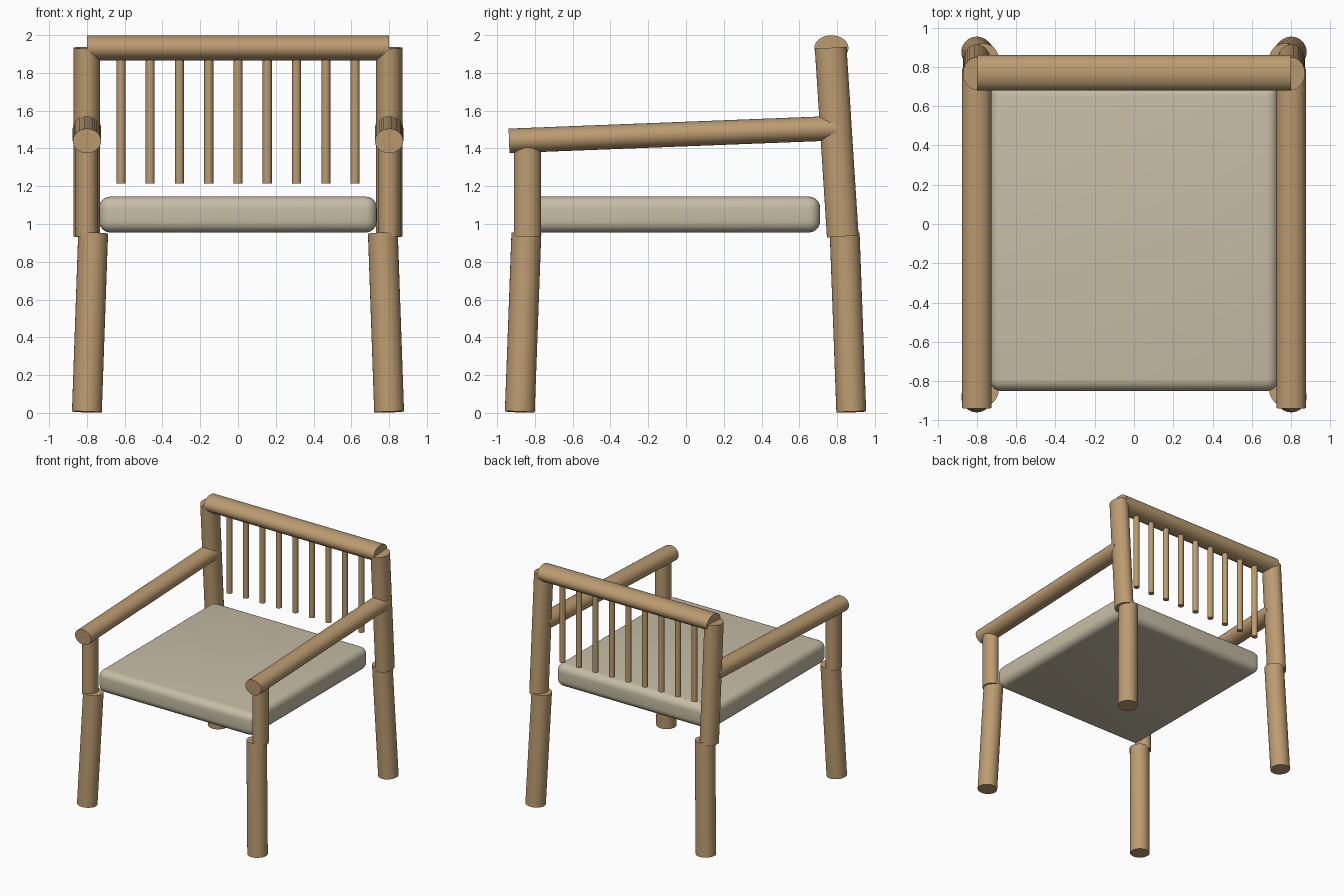
import bpy
import math
from mathutils import Vector, Matrix

if "Cube" in bpy.data.objects:
    bpy.data.objects.remove(bpy.data.objects["Cube"], do_unlink=True)


def make_material(name, color):
    mat = bpy.data.materials.new(name)
    mat.use_nodes = True
    mat.diffuse_color = color
    mat.node_tree.nodes["Principled BSDF"].inputs["Base Color"].default_value = color
    return mat


wood = make_material("light_wood", (0.50, 0.33, 0.165, 1))
fabric = make_material("beige_fabric", (0.57, 0.51, 0.38, 1))


def finish(obj, name, mat):
    obj.name = name
    obj.data.name = name
    obj.data.materials.append(mat)
    bpy.ops.object.shade_smooth_by_angle(angle=math.radians(40))


def pole(name, start, end, rx, ry, sides=32):
    """Oval pole between two points; rx is its half width across x."""
    start, end = Vector(start), Vector(end)
    axis = (end - start).normalized()
    # Keep the local x axis close to world x, or to y for poles along x
    side = Vector((0, 1, 0)) if abs(axis.x) > 0.9 else Vector((1, 0, 0))
    side = (side - axis * side.dot(axis)).normalized()
    other = axis.cross(side)
    bpy.ops.mesh.primitive_cylinder_add(vertices=sides, radius=1, depth=1)
    obj = bpy.context.object
    turn = Matrix((side, other, axis)).transposed().to_4x4()
    size = Matrix.Diagonal((rx, ry, (end - start).length, 1))
    obj.data.transform(turn @ size)
    obj.location = (start + end) / 2
    finish(obj, name, wood)


# Legs, posts and arms on both sides
for label, s in (("left", 1), ("right", -1)):
    pole(f"front_leg_{label}", (s * 0.80, -0.88, 0.005), (s * 0.767, -0.845, 0.952), 0.079, 0.079)
    pole(f"back_leg_{label}", (s * 0.80, 0.875, 0.005), (s * 0.767, 0.84, 0.952), 0.079, 0.079)
    pole(f"arm_post_{label}", (s * 0.80, -0.84, 0.935), (s * 0.80, -0.84, 1.44), 0.06, 0.0715)
    pole(f"back_post_{label}", (s * 0.80, 0.83, 0.934), (s * 0.80, 0.766, 1.933), 0.07, 0.084)
    pole(f"armrest_{label}", (s * 0.80, -0.937, 1.44), (s * 0.80, 0.79, 1.507), 0.075, 0.065)

# Top rail and spindles
pole("top_rail", (-0.80, 0.77, 1.932), (0.80, 0.77, 1.932), 0.09, 0.067)
for i in range(9):
    x = (i - 4) * 0.155
    pole(f"spindle_{i + 1}", (x, 0.77, 1.215), (x, 0.77, 1.93), 0.024, 0.024, 16)

# Seat cushion with rounded edges
bpy.ops.mesh.primitive_cube_add(size=1, location=(0, -0.07, 1.05))
cushion = bpy.context.object
cushion.data.transform(Matrix.Diagonal((1.47, 1.56, 0.19, 1)))
bevel = cushion.modifiers.new("rounded_edges", "BEVEL")
bevel.width = 0.06
bevel.segments = 6
bpy.ops.object.modifier_apply(modifier=bevel.name)
finish(cushion, "seat_cushion", fabric)
